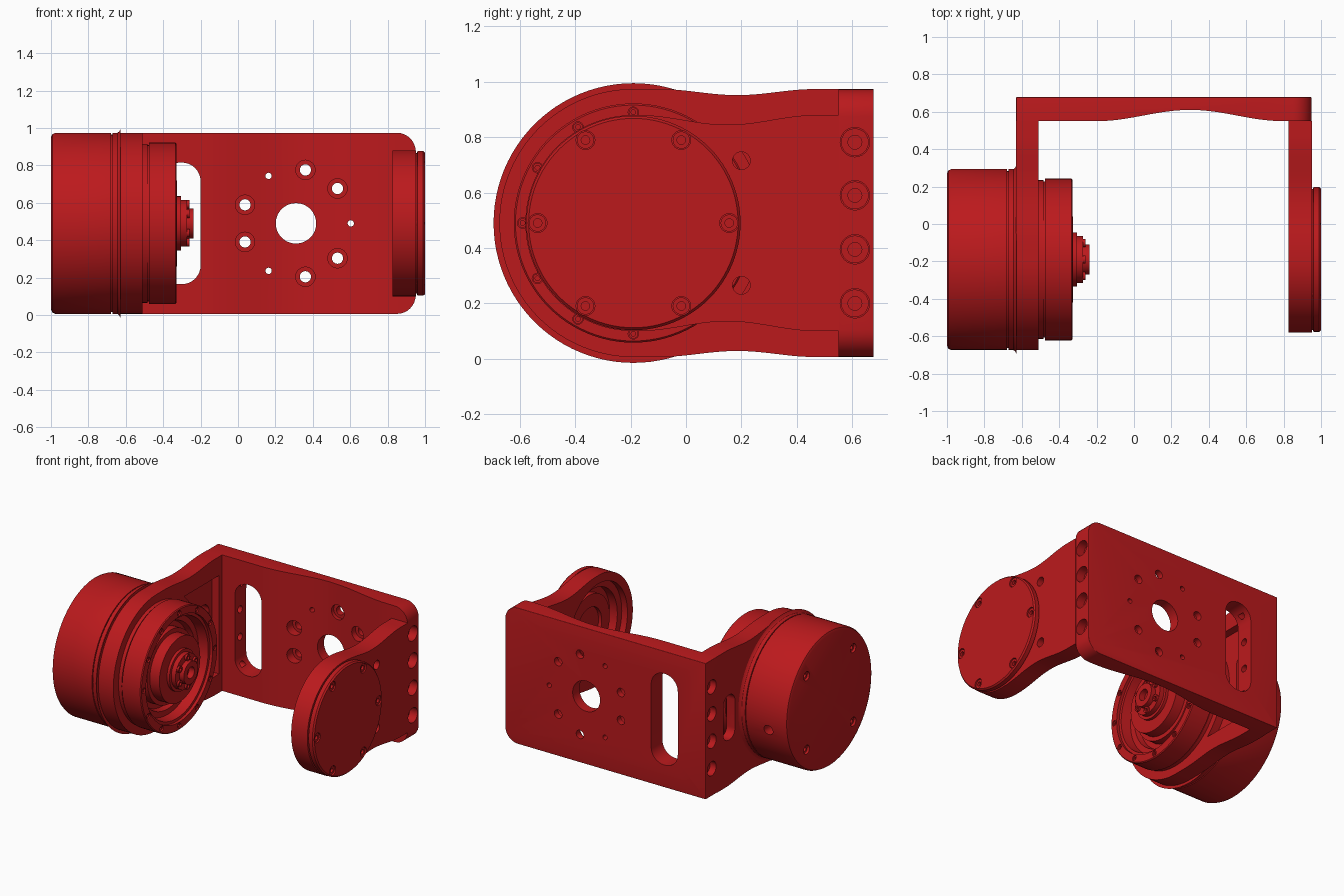
import bpy, bmesh
from math import sin, cos, pi, radians, sqrt

if "Cube" in bpy.data.objects:
    bpy.data.objects.remove(bpy.data.objects["Cube"])

CY, CZ = -0.19, 0.49          # shared rotation axis of motor and idler
AXIS = [(0, CY, CZ)]
red = bpy.data.materials.new("red_anodised")
red.diffuse_color = (0.5, 0.01, 0.012, 1)
red.use_nodes = True
red.node_tree.nodes["Principled BSDF"].inputs["Base Color"].default_value = red.diffuse_color


def finish(name, bm):
    bmesh.ops.recalc_face_normals(bm, faces=bm.faces[:])
    me = bpy.data.meshes.new(name)
    bm.to_mesh(me)
    bm.free()
    ob = bpy.data.objects.new(name, me)
    bpy.context.collection.objects.link(ob)
    me.materials.append(red)
    return ob


def place(axis, a, u, v):
    return {'x': (a, u, v), 'y': (u, a, v), 'z': (u, v, a)}[axis]


def spin(name, prof, spots=AXIS, axis='x', n=24):
    """Revolve (along, radius) profile about an axis, once per spot."""
    bm = bmesh.new()
    for s in spots:
        rings = []
        for a, r in prof:
            ring = []
            for k in range(n if r else 1):
                t = 2 * pi * k / n
                p = place(axis, a, r * cos(t), r * sin(t))
                ring.append(bm.verts.new([p[i] + s[i] for i in range(3)]))
            rings.append(ring)
        for A, B in zip(rings, rings[1:]):
            for k in range(n):
                q = (A[k % len(A)], A[(k + 1) % len(A)], B[(k + 1) % len(B)], B[k % len(B)])
                q = list(dict.fromkeys(q))
                if len(q) > 2:
                    bm.faces.new(q)
    return finish(name, bm)


def prism(name, outline, lo, hi, axis):
    bm = bmesh.new()
    A, B = [[bm.verts.new(place(axis, a, u, v)) for u, v in outline] for a in (lo, hi)]
    n = len(A)
    bm.faces.new(A)
    bm.faces.new(B)
    for k in range(n):
        bm.faces.new((A[k], A[(k + 1) % n], B[(k + 1) % n], B[k]))
    return finish(name, bm)


def apply(ob, mod):
    bpy.context.view_layer.objects.active = ob
    bpy.ops.object.modifier_apply(modifier=mod.name)


def boolean(ob, tool, op='DIFFERENCE'):
    m = ob.modifiers.new("cut", 'BOOLEAN')
    m.operation, m.solver, m.object = op, 'EXACT', tool
    apply(ob, m)
    bpy.data.objects.remove(tool)


def drill(ob, lo, hi, r, spots, axis='x', n=24):
    boolean(ob, spin("cutter", [(lo, 0), (lo, r), (hi, r), (hi, 0)], spots, axis, n))


def screws(name, x, r, spots, sign=1):
    prof = [(-.025, 0), (-.025, .5 * r), (0, .5 * r), (0, r), (-.06, r), (-.06, 0)]
    return spin(name, [(x + sign * a, q) for a, q in prof], spots, n=20)


def circle_spots(r, n, start=0):
    return [(0, CY + r * cos(start + 2 * pi * k / n), CZ + r * sin(start + 2 * pi * k / n))
            for k in range(n)]


def rounded(u0, u1, v0, v1, radii):
    out = []
    corners = [(u1, v1, -1, -1), (u0, v1, 1, -1), (u0, v0, 1, 1), (u1, v0, -1, 1)]
    for i, ((u, v, su, sv), r) in enumerate(zip(corners, radii)):
        for k in range(9):
            t = pi / 2 * (i + k / 8)
            out.append((u + su * r + r * cos(t), v + sv * r + r * sin(t)))
    return out


def arm_outline(r, dip, y0, y1, end=.552):
    """Round eye that waists in and then widens towards the back plate."""
    top = [(end, r)]
    for k in range(25):
        t = k / 24
        top.append((y1 + (y0 - y1) * t, r - dip * sin(pi * t) ** 2))
    arc = [(CY + r * cos(pi / 2 + pi * k / 64), CZ + r * sin(pi / 2 + pi * k / 64)) for k in range(65)]
    return [(y, CZ + h) for y, h in top] + arc + [(y, CZ - h) for y, h in reversed(top)]


def web_outline(r, h, y1):
    """Pocket between the round eye and the back plate."""
    t = math_asin(h / r)
    arc = [(CY + r * cos(t - 2 * t * k / 24), CZ + r * sin(t - 2 * t * k / 24)) for k in range(25)]
    return [(y1, CZ + h)] + arc + [(y1, CZ - h)]


def math_asin(s):
    from math import asin
    return asin(s)


# Back plate: rounded slab with a scooped front
plate = prism("back_plate", rounded(-.63, .95, .006, .974, (.1, .004, .004, .1)), .4, .678, 'y')
bev = plate.modifiers.new("bevel", 'BEVEL')
bev.width, bev.segments, bev.limit_method, bev.angle_limit = .03, 4, 'ANGLE', radians(40)
apply(plate, bev)
scoop = [(-.2 + k / 32, .55 + .06 * sin(pi * k / 32) ** 2) for k in range(33)]
boolean(plate, prism("cutter", [(-1, .55)] + scoop + [(1.2, .55), (1.2, .2), (-1, .2)], -1, 2, 'z'))

# Plate openings
boolean(plate, prism("cutter", rounded(-.41, -.2, .165, .815, (.1,) * 4), .3, 1, 'y'))
drill(plate, .3, 1, .108, [(.31, 0, CZ)], 'y', 48)
ring = [(.31 + .29 * cos(radians(a)), 0, CZ + .29 * sin(radians(a))) for a in (40, 80, 160, 200, 280, 320)]
boolean(plate, spin("cutter", [(.4, 0), (.4, .052), (.635, .052), (.635, .03), (1, .03), (1, 0)], ring, 'y'))
drill(plate, .3, 1, .017, [(.31 + .293 * cos(radians(a)), 0, CZ + .293 * sin(radians(a)))
                           for a in (0, 120, 240)], 'y', 16)

# Corner bolts on both ends of the plate
corner = [(0, .61, z) for z in (.2, .395, .59, .782)]
boolean(plate, spin("cutter", [(-.8, 0), (-.8, .05), (-.56, .05), (-.56, .025), (-.38, .025), (-.38, 0)], corner))
drill(plate, .86, 1.1, .053, corner)
screws("left_corner_bolts", -.585, .047, corner, -1)
screws("right_corner_bolts", .89, .05, corner)

# Left arm carrying the motor
left = prism("left_arm", arm_outline(.484, .022, -.1, .47), -.63, -.51, 'x')
boolean(left, prism("cutter", web_outline(.47, .35, .515), -.565, -.4, 'x'))
boolean(left, prism("cutter", rounded(.35, .48, .33, .65, (.06,) * 4), -.8, -.4, 'x'))

# Right arm with bearing seat
right = prism("right_arm", arm_outline(.39, .035, -.17, .47), .825, .952, 'x')
boolean(right, spin("cutter", [(.7, 0), (.7, .33), (.87, .33), (.87, .28), (.93, .28), (.93, 0)], n=64))
boolean(right, prism("cutter", web_outline(.49, .27, .5), .7, .885, 'x'))
drill(right, .7, 1.1, .032, [(0, .2, CZ + .225), (0, .2, CZ - .225)])
spin("bearing_ring", [(.92, 0), (.92, .14), (.895, .14), (.895, .23), (.94, .23), (.94, 0)], n=64)

# Idler cap and its screws
cap = spin("idler_cap", [(.945, 0), (.945, .375), (.956, .375), (.96, .387), (.99, .387),
                         (1, .378), (1, 0)], n=96)
six = circle_spots(.346, 6)
drill(cap, .975, 1.1, .034, six)
screws("cap_screws", .992, .031, six)

# Motor housing, mounting flange and seam core
house = spin("motor_housing", [(-1, 0), (-1, .46), (-.993, .476), (-.977, .484), (-.678, .484), (-.678, 0)], n=96)
four = circle_spots(.37, 4, pi / 4)
drill(house, -1.1, -.965, .032, four)
drill(house, .15, .6, .035, [(-.85, 0, .41)], 'y')
screws("housing_screws", -.985, .029, four, -1)
spin("seam_core", [(-.7, 0), (-.7, .474), (-.62, .474), (-.62, 0)], n=96)
spin("motor_flange", [(-.672, 0), (-.672, .484), (-.645, .484), (-.636, .49), (-.628, .505), (-.628, 0)], n=96)

# Output side of the motor: rim, stepped well and hub
rim = spin("motor_rim", [(-.53, 0), (-.53, .425), (-.485, .425), (-.485, .418), (-.477, .418), (-.477, .432),
                         (-.335, .432), (-.329, .426), (-.329, .375), (-.35, .375), (-.35, .355),
                         (-.42, .345), (-.42, .305), (-.46, .295), (-.46, 0)], n=96)
twelve = circle_spots(.4, 12)
drill(rim, -.345, -.2, .019, twelve, n=16)
screws("rim_screws", -.337, .017, twelve)
spin("output_hub", [(-.48, 0), (-.48, .26), (-.4, .26), (-.4, .23), (-.325, .23), (-.325, .145), (-.305, .145),
                    (-.305, .125), (-.272, .125), (-.272, .08), (-.238, .08), (-.238, .04),
                    (-.28, .04), (-.28, 0)], n=64)
screws("hub_screws", -.258, .022, circle_spots(.102, 6, pi / 6))

# Smooth curved faces while keeping hard edges
bpy.ops.object.select_all(action='SELECT')
bpy.ops.object.shade_smooth_by_angle(angle=radians(30))
